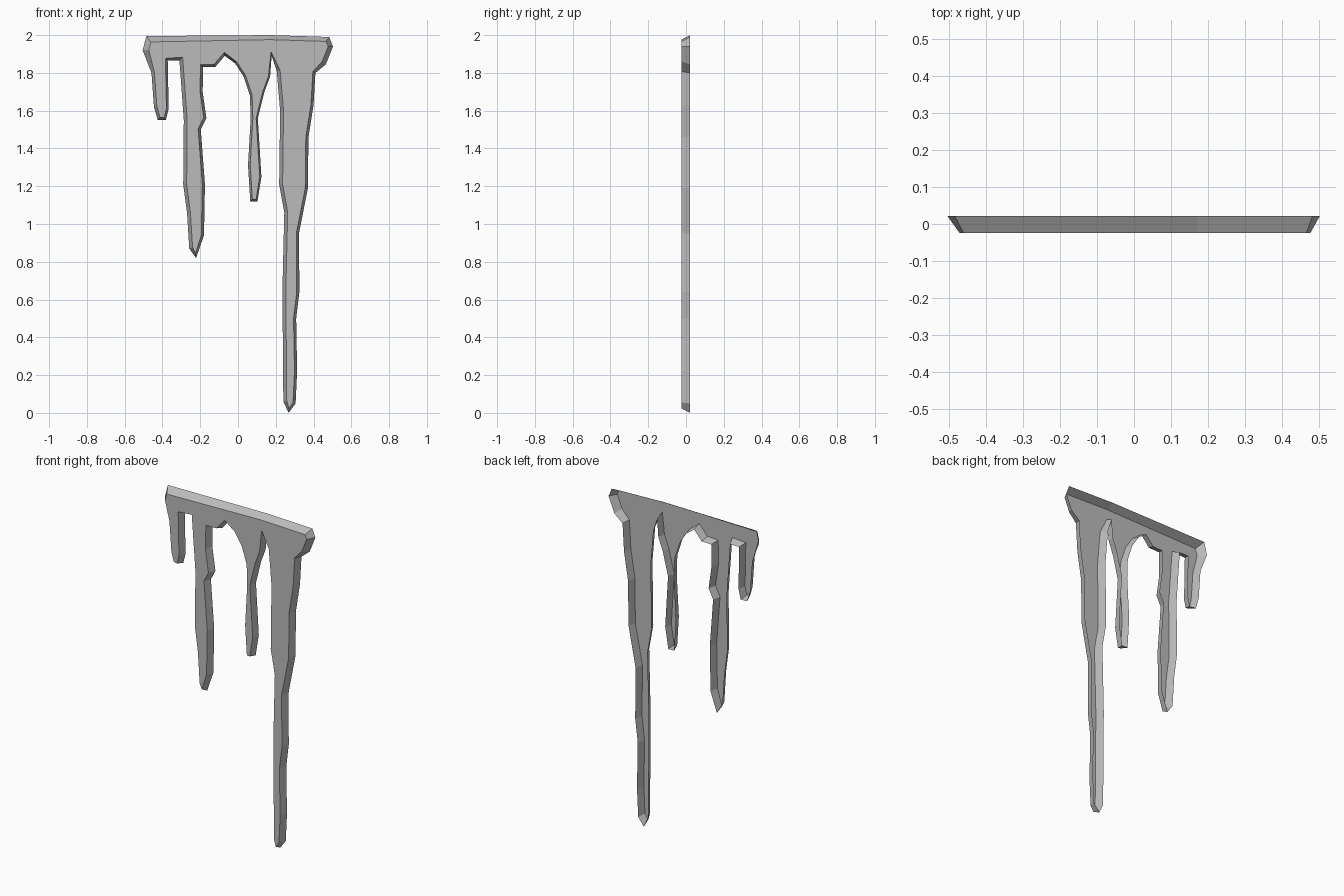
import bpy
import bmesh
from mathutils import Vector

# Remove the default cube
default_cube = bpy.data.objects.get("Cube")
if default_cube:
    bpy.data.objects.remove(default_cube, do_unlink=True)

BACK_Y, FRONT_Y = 0.022, -0.024

# Silhouette sections as (x, z), running clockwise as seen from the front
top_bar = [(-.505, 1.92), (-.485, 1.995), (.17, 2), (.483, 1.99),
           (.503, 1.94), (.465, 1.845)]

longest_icicle = [
    (.41, 1.8), (.4, 1.63), (.373, 1.46), (.37, 1.19), (.323, .95),
    (.325, .64), (.308, .5), (.313, .22), (.305, .05), (.268, 0),
    (.24, .06), (.235, .65), (.245, 1.06), (.218, 1.21), (.223, 1.6),
    (.205, 1.81), (.178, 1.89)]

thin_icicle = [
    (.17, 1.78), (.14, 1.7), (.105, 1.56), (.124, 1.25), (.103, 1.12),
    (.065, 1.12), (.053, 1.31), (.067, 1.56), (.063, 1.68), (.03, 1.78),
    (-.015, 1.85)]

small_ridge = [(-.07, 1.89), (-.12, 1.832), (-.185, 1.83)]

middle_icicle = [
    (-.187, 1.7), (-.167, 1.56), (-.197, 1.5), (-.175, 1.21), (-.18, .94),
    (-.222, .82), (-.258, .87), (-.27, 1.06), (-.29, 1.21), (-.287, 1.55),
    (-.31, 1.865)]

short_icicle = [
    (-.372, 1.865), (-.367, 1.61), (-.382, 1.55), (-.425, 1.55),
    (-.445, 1.62), (-.458, 1.8)]

# Each section with the width of its bevel
sections = [(top_bar, 0.024), (longest_icicle, 0.014), (thin_icicle, 0.009),
            (small_ridge, 0.014), (middle_icicle, 0.014), (short_icicle, 0.012)]


def inset_outline(points, widths):
    """Shift every corner inward along its mitre, wider on the -x flanks."""
    result = []
    for i, (point, width) in enumerate(zip(points, widths)):
        before = (point - points[i - 1]).normalized()
        after = (points[(i + 1) % len(points)] - point).normalized()
        normal_a = Vector((before.y, -before.x))
        normal_b = Vector((after.y, -after.x))
        mitre = (normal_a + normal_b).normalized()
        if mitre.x > 0.5:
            width *= 1.3
        result.append(point + mitre * width / max(mitre.dot(normal_a), 0.6))
    return result


def make_material(name, color):
    material = bpy.data.materials.new(name)
    material.use_nodes = True
    material.diffuse_color = color
    material.node_tree.nodes["Principled BSDF"].inputs["Base Color"].default_value = color
    return material


# Open-backed shell: full silhouette at the rear rim, bevelled in to the front
outline = [Vector(p) for points, _ in sections for p in points]
widths = [width for points, width in sections for _ in points]

bm = bmesh.new()
back = [bm.verts.new((p.x, BACK_Y, p.y)) for p in outline]
front = [bm.verts.new((p.x, FRONT_Y, p.y)) for p in inset_outline(outline, widths)]
bm.faces.new(front[::-1])
for i in range(len(back)):
    j = (i + 1) % len(back)
    bm.faces.new((back[i], front[i], front[j], back[j]))

mesh = bpy.data.meshes.new("icicle_row")
bm.to_mesh(mesh)
bm.free()
mesh.materials.append(make_material("plain grey", (0.5, 0.5, 0.5, 1)))
icicle_row = bpy.data.objects.new("icicle_row", mesh)
bpy.context.collection.objects.link(icicle_row)
